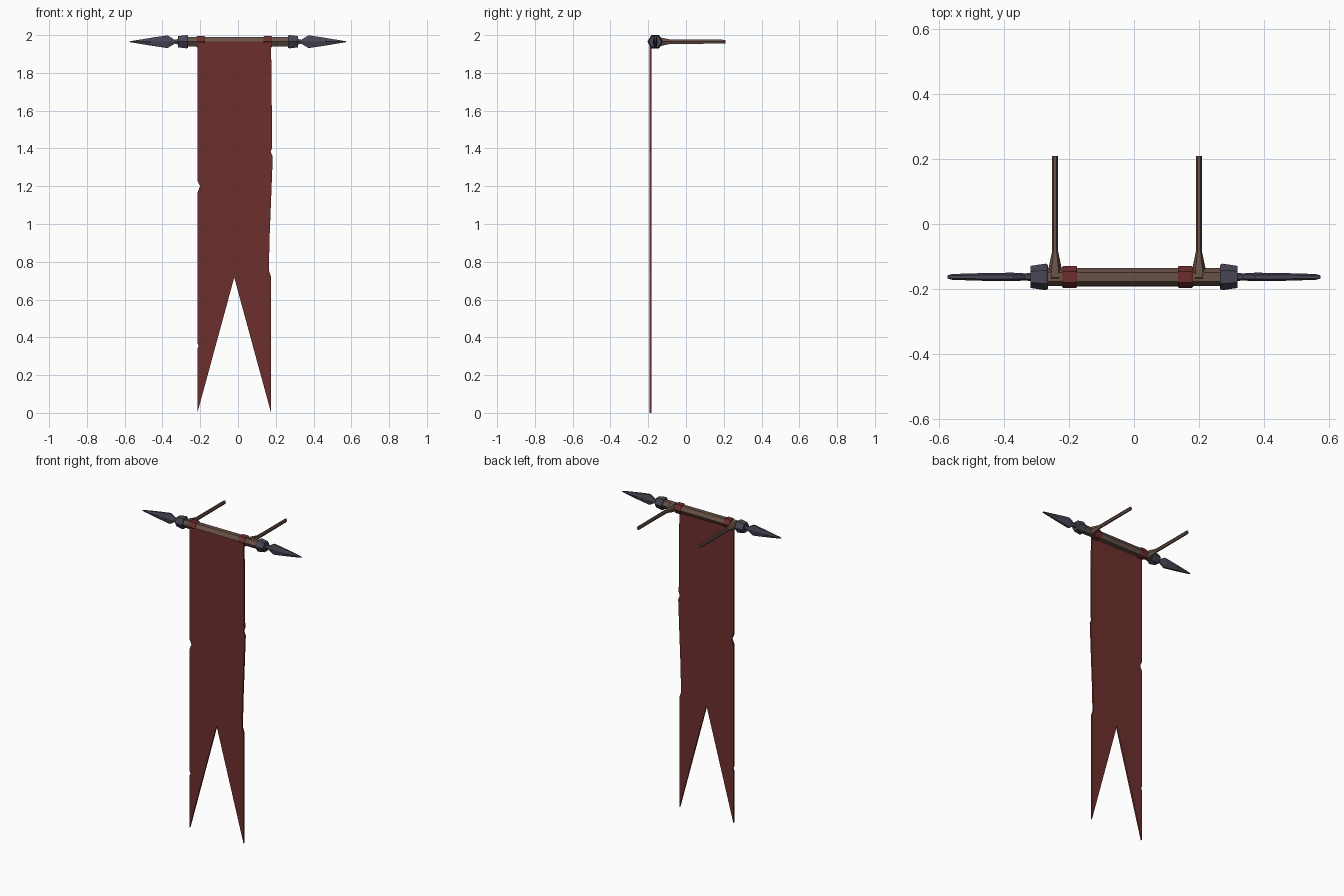
import bpy, bmesh
from math import cos, sin, tau

if "Cube" in bpy.data.objects:
    bpy.data.objects.remove(bpy.data.objects["Cube"])

YC, ZC = -0.163, 1.965   # centre line of the pole


def material(name, rgb):
    m = bpy.data.materials.new(name)
    m.diffuse_color = (*rgb, 1)
    m.use_nodes = True
    m.node_tree.nodes["Principled BSDF"].inputs["Base Color"].default_value = m.diffuse_color
    return m


CLOTH = material("red_cloth", (0.15, 0.028, 0.026))
WOOD = material("brown_wood", (0.14, 0.085, 0.065))
IRON = material("dark_iron", (0.065, 0.062, 0.09))


def finish(bm, name, mat):
    bmesh.ops.recalc_face_normals(bm, faces=bm.faces)
    me = bpy.data.meshes.new(name)
    bm.to_mesh(me)
    bm.free()
    me.materials.append(mat)
    ob = bpy.data.objects.new(name, me)
    bpy.context.collection.objects.link(ob)
    return ob


def loft(name, mat, sections, place, n=6):
    """Skin n-sided rings; each section is (distance, half width, half height)."""
    bm = bmesh.new()
    rings = [[bm.verts.new(place(t, a * cos(tau * k / n), b * sin(tau * k / n)))
              for k in range(n)] for t, a, b in sections]
    for r, s in zip(rings, rings[1:]):
        for k in range(n):
            bm.faces.new((r[k], r[(k + 1) % n], s[(k + 1) % n], s[k]))
    bm.faces.new(rings[0])
    bm.faces.new(rings[-1])
    return finish(bm, name, mat)


def along_x(sign=1):
    return lambda t, a, b: (sign * t, YC + a, ZC + b)


def tube(name, mat, sections, sign=1):
    # round hexagonal parts: (x, radius)
    return loft(name, mat, [(x, r, r * 0.866 / 0.866 * 0.866 / 0.866) for x, r in sections], along_x(sign))


# pole
tube("pole", WOOD, [(-0.31, 0.028), (0.31, 0.028)])

# end collars and flattened spear tips
for side, s in (("left", -1), ("right", 1)):
    tube(side + "_collar", IRON, [(0.265, 0.037), (0.272, 0.041), (0.318, 0.034)], s)
    loft(side + "_spear_tip", IRON,
         [(0.30, 0.014, 0.022), (0.335, 0.011, 0.012), (0.372, 0.013, 0.038),
          (0.385, 0.013, 0.037), (0.46, 0.012, 0.024), (0.56, 0.009, 0.005),
          (0.574, 0.005, 0.002)], along_x(s))

# cloth loops around the pole
for side, x in (("left", -0.198), ("right", 0.158)):
    tube(side + "_cloth_loop", CLOTH,
         [(x - 0.023, 0.031), (x - 0.019, 0.034), (x + 0.019, 0.034), (x + 0.023, 0.031)])

# wall brackets with flared feet gripping the pole
for side, x in (("left", -0.243), ("right", 0.20)):
    loft(side + "_bracket", WOOD,
         [(-0.186, 0.024, 0.012), (-0.165, 0.024, 0.03), (-0.14, 0.021, 0.028),
          (-0.083, 0.009, 0.013), (0.209, 0.009, 0.012)],
         lambda t, a, b, x=x: (x + a, t, ZC + b))

# banner with torn edges and swallow tail
outline = [(-0.215, 1.965), (-0.215, 1.23), (-0.201, 1.2), (-0.215, 1.165),
           (-0.215, 0.37), (-0.209, 0.355), (-0.215, 0.34), (-0.215, 0),
           (-0.02, 0.717), (0.175, 0), (0.175, 0.72), (0.163, 0.755),
           (0.168, 0.95), (0.176, 1.15), (0.184, 1.355), (0.173, 1.383),
           (0.18, 1.405), (0.179, 1.6), (0.175, 1.965)]
bm = bmesh.new()
face = bm.faces.new([bm.verts.new((x, -0.193, z)) for x, z in outline])
ext = bmesh.ops.extrude_face_region(bm, geom=[face], use_keep_orig=True)
bmesh.ops.translate(bm, vec=(0, 0.011, 0),
                    verts=[v for v in ext["geom"] if isinstance(v, bmesh.types.BMVert)])
finish(bm, "banner", CLOTH)
